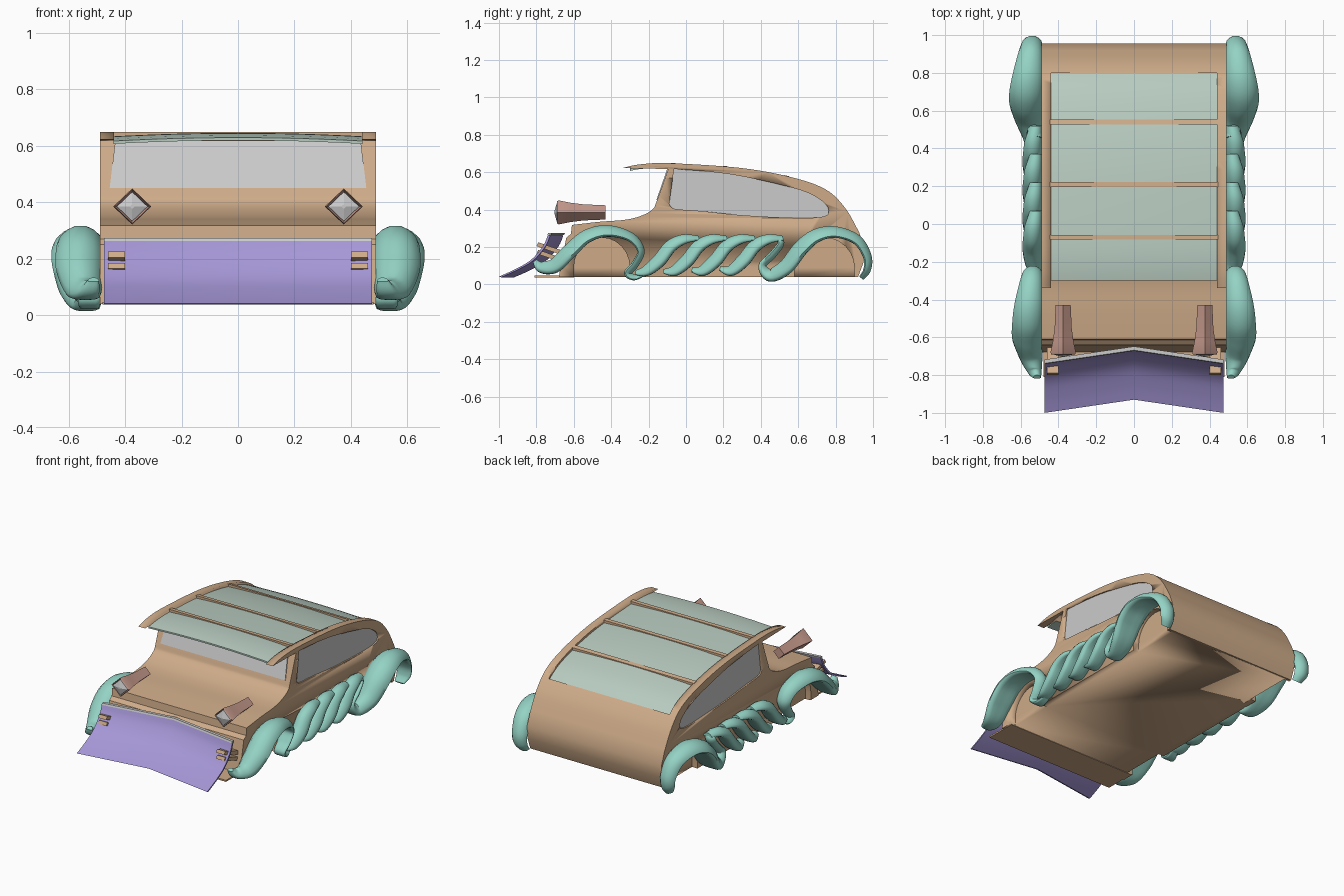
import bpy, bmesh, math
from mathutils import Vector

if "Cube" in bpy.data.objects:
    bpy.data.objects.remove(bpy.data.objects["Cube"])


def material(name, rgb):
    m = bpy.data.materials.new(name)
    m.diffuse_color = (*rgb, 1)
    m.use_nodes = True
    m.node_tree.nodes["Principled BSDF"].inputs["Base Color"].default_value = m.diffuse_color
    return m


TAN = material("tan", (0.62, 0.41, 0.25))
TEAL = material("teal", (0.30, 0.65, 0.56))
PURPLE = material("purple", (0.38, 0.31, 0.68))
PINK = material("pink", (0.56, 0.32, 0.26))
GLASS = material("roof_glass", (0.48, 0.60, 0.53))


def make(name, verts, faces, mat=None, mirror=False, angle=35):
    me = bpy.data.meshes.new(name)
    me.from_pydata(verts, [], faces)
    bm = bmesh.new()
    bm.from_mesh(me)
    bmesh.ops.recalc_face_normals(bm, faces=bm.faces)
    bm.to_mesh(me)
    bm.free()
    ob = bpy.data.objects.new(name, me)
    bpy.context.collection.objects.link(ob)
    if mat:
        me.materials.append(mat)
    if mirror:
        ob.modifiers.new("mirror", 'MIRROR')
    bpy.ops.object.select_all(action='DESELECT')
    ob.select_set(True)
    bpy.context.view_layer.objects.active = ob
    bpy.ops.object.shade_smooth_by_angle(angle=math.radians(angle))
    return ob


def spline(pts, n=6):
    """Catmull-Rom through points of any dimension."""
    out = []
    for i in range(len(pts) - 1):
        p = [pts[max(0, min(len(pts) - 1, i + k))] for k in (-1, 0, 1, 2)]
        for j in range(n):
            t = j / n
            out.append(tuple(
                0.5 * (2 * b + (c - a) * t + (2 * a - 5 * b + 4 * c - d) * t * t
                       + (3 * b - a - 3 * c + d) * t ** 3)
                for a, b, c, d in zip(*p)))
    return out + [tuple(pts[-1])]


def prism(name, prof, x0, x1, mat=None, mirror=False):
    """Side profile (y, z) extruded along x."""
    n = len(prof)
    v = [(x, y, z) for x in (x0, x1) for y, z in prof]
    f = [tuple(range(n)), tuple(range(2 * n - 1, n - 1, -1))]
    f += [(i, (i + 1) % n, n + (i + 1) % n, n + i) for i in range(n)]
    return make(name, v, f, mat, mirror)


def loft(name, rings, mat, mirror=False, angle=50):
    k = len(rings[0])
    v = [p for r in rings for p in r]
    f = [(a * k + i, a * k + (i + 1) % k, (a + 1) * k + (i + 1) % k, (a + 1) * k + i)
         for a in range(len(rings) - 1) for i in range(k)]
    f += [tuple(range(k)), tuple(range(len(v) - k, len(v)))]
    return make(name, v, f, mat, mirror, angle)


def cut(ob, cutter):
    cutter.hide_render = True
    m = ob.modifiers.new("cut", 'BOOLEAN')
    m.object, m.solver, m.operation = cutter, 'EXACT', 'DIFFERENCE'
    bpy.context.view_layer.objects.active = ob
    bpy.ops.object.modifier_apply(modifier=m.name)
    bpy.data.objects.remove(cutter)


# body shell with the roof brow at the front
roof = spline([(-0.34, 0.622), (-0.245, 0.642), (-0.085, 0.648), (0.29, 0.623), (0.556, 0.575),
               (0.743, 0.51), (0.85, 0.41), (0.925, 0.28)])
rear = [(0.955, 0.2), (0.95, 0.12), (0.92, 0.04)]
nose = [(-0.68, 0.04), (-0.67, 0.10), (-0.64, 0.25), (-0.615, 0.27), (-0.61, 0.318)]
hood = spline([(-0.61, 0.318), (-0.46, 0.335), (-0.33, 0.345), (-0.245, 0.365), (-0.18, 0.40),
               (-0.155, 0.45), (-0.095, 0.617)])
body = prism("body", roof + rear + nose + hood[1:], -0.49, 0.49, TAN)


def roof_z(y):
    for a, b in zip(roof, roof[1:]):
        if a[0] <= y <= b[0]:
            return a[1] + (b[1] - a[1]) * (y - a[0]) / (b[0] - a[0])
    return roof[0][1]


# roof opening
ys = [-0.3 + 1.1 * i / 30 for i in range(31)]
cut(body, prism("roof_cutter", [(-0.5, 0.6195), (-0.1, 0.6195)]
                + [(y, min(0.6195, roof_z(y) - 0.025)) for y in ys[6:]]
                + [(0.8, 0.8), (-0.5, 0.8)], -0.44, 0.44))

# side windows, sunk a little into the body
win = spline([(-0.064, 0.617), (0.12, 0.603), (0.315, 0.575), (0.61, 0.505), (0.735, 0.44),
              (0.763, 0.385), (0.72, 0.36), (0.583, 0.356), (0.3, 0.37), (0.075, 0.393),
              (-0.06, 0.404), (-0.09, 0.43)], 4)
for s in (-1, 1):
    cut(body, prism("window_cutter", win, s * 0.472, s * 0.55))
prism("side_windows", win, 0.465, 0.481, None, True)

# shallow wheel wells
for yc, r in ((-0.45, 0.15), (0.74, 0.16)):
    arch = [(yc + r * math.cos(a), 0.09 + 0.16 * math.sin(a))
            for a in [math.pi * i / 12 for i in range(13)]]
    for s in (-1, 1):
        cut(body, prism("well_cutter", arch + [(yc - r, -0.1), (yc + r, -0.1)],
                        s * 0.45, s * 0.6))

# crowned roof glass
nx = 12
gv = [(x, y, roof_z(y) - 0.003 - 0.012 * (x / 0.44) ** 2 - d)
      for d in (0, 0.01) for y in ys for x in [-0.442 + 0.884 * i / nx for i in range(nx + 1)]]
w, L = nx + 1, len(ys)
gf = [(o + j * w + i, o + j * w + i + 1, o + (j + 1) * w + i + 1, o + (j + 1) * w + i)
      for o in (0, w * L) for j in range(L - 1) for i in range(nx)]
rim = ([i for i in range(w)] + [j * w + nx for j in range(1, L)]
       + [(L - 1) * w + i for i in range(nx - 1, -1, -1)] + [j * w for j in range(L - 2, 0, -1)])
gf += [(a, b, b + w * L, a + w * L) for a, b in zip(rim, rim[1:] + rim[:1])]
make("roof_glass", gv, gf, GLASS)

# roof crossbars
for yc in (-0.07, 0.21, 0.54):
    a, b = yc - 0.013, yc + 0.013
    prism("roof_crossbar", [(a, roof_z(a) + 0.002), (b, roof_z(b) + 0.002),
                            (b, roof_z(b) - 0.022), (a, roof_z(a) - 0.022)], -0.445, 0.445, TAN)

# windscreen
make("windscreen", [(x * k, y + d, z) for d in (-0.004, 0.02)
                    for x, y, z, k in ((-0.455, -0.155, 0.45, 1), (0.455, -0.155, 0.45, 1),
                                       (0.435, -0.096, 0.619, 1), (-0.435, -0.096, 0.619, 1))],
     [(0, 1, 2, 3), (4, 5, 6, 7), (0, 1, 5, 4), (1, 2, 6, 5), (2, 3, 7, 6), (3, 0, 4, 7)])


# scroll-like fenders and running boards: flat crescent section swept in the side plane
def scroll(name, pts):
    path, rings = spline(pts, 7), []
    for i, (y, z, t, wd) in enumerate(path):
        p, q = path[max(i - 1, 0)], path[min(i + 1, len(path) - 1)]
        d = Vector((q[0] - p[0], q[1] - p[1])).normalized()
        cx, ring = 0.497 + 0.8 * wd, []
        for k in range(14):
            a = 2 * math.pi * k / 14
            off = t * math.sin(a) - 0.3 * wd * math.cos(a) ** 2 + 0.1 * wd
            ring.append((cx + wd * math.cos(a), y - d.y * off, z + d.x * off))
        rings.append(ring)
    loft(name, rings, TEAL, True)


scroll("front_fender", [
    (-0.81, 0.125, 0.012, 0.02), (-0.775, 0.09, 0.032, 0.04), (-0.70, 0.095, 0.04, 0.065),
    (-0.62, 0.17, 0.04, 0.082), (-0.53, 0.25, 0.036, 0.082), (-0.42, 0.28, 0.031, 0.075),
    (-0.30, 0.25, 0.025, 0.06), (-0.245, 0.18, 0.02, 0.05), (-0.275, 0.11, 0.02, 0.045),
    (-0.315, 0.06, 0.02, 0.04), (-0.275, 0.035, 0.016, 0.035), (-0.21, 0.06, 0.008, 0.02)])
scroll("rear_fender", [
    (0.46, 0.255, 0.01, 0.03), (0.505, 0.225, 0.018, 0.038), (0.46, 0.16, 0.02, 0.04),
    (0.405, 0.10, 0.022, 0.04), (0.45, 0.045, 0.036, 0.05), (0.54, 0.09, 0.042, 0.075),
    (0.62, 0.19, 0.042, 0.09), (0.70, 0.255, 0.036, 0.09), (0.80, 0.274, 0.03, 0.08),
    (0.91, 0.235, 0.027, 0.065), (0.965, 0.15, 0.023, 0.055), (0.965, 0.08, 0.02, 0.05),
    (0.935, 0.035, 0.014, 0.035)])
for i in range(4):
    y = -0.27 + 0.15 * i
    scroll("running_board_strand", [
        (y, 0.06 + 0.008 * i, 0.012, 0.03), (y + 0.06, 0.07, 0.03, 0.045),
        (y + 0.13, 0.125, 0.037, 0.052), (y + 0.19, 0.20, 0.035, 0.05),
        (y + 0.26, 0.238, 0.027, 0.045), (y + 0.34, 0.245, 0.012, 0.03)])

# V-shaped plough blade, with a grey top strip
blade = spline([(-1.0, 0.042), (-0.92, 0.078), (-0.83, 0.13), (-0.765, 0.205), (-0.738, 0.265)], 4)


def vee(name, prof, mat):
    loft(name, [[(x, y + dy, z) for y, z in prof]
                for x, dy in ((-0.475, 0), (0, 0.07), (0.475, 0))], mat, False, 30)


vee("plough_blade", blade + [(y + 0.012, z - 0.004) for y, z in reversed(blade)], PURPLE)
vee("plough_top_strip", [(-0.742, 0.263), (-0.738, 0.274), (-0.718, 0.274), (-0.722, 0.263)], None)

# plough arms and lower plate
for z in (0.15, 0.19):
    prism("plough_arm", [(-0.80, z + 0.015), (-0.79, z + 0.035), (-0.63, z - 0.02),
                         (-0.63, z - 0.045)], 0.40, 0.46, TAN, True)
prism("front_plate", [(-0.81, 0.037), (-0.81, 0.047), (-0.6, 0.047), (-0.6, 0.037)],
      -0.48, 0.48, TAN)


# horn-shaped diamond headlamps
def diamond(y, r):
    return [(0.375 + r * dx * 1.05, y, 0.385 + r * dz)
            for dx, dz in ((1, 0), (0, 1), (-1, 0), (0, -1))]


loft("headlamp_horn", [diamond(y, r) for y, r in (
    (-0.67, 0.05), (-0.69, 0.06), (-0.68, 0.064), (-0.62, 0.052), (-0.55, 0.043),
    (-0.43, 0.038))], PINK, True, 30)
loft("headlamp_lens", [diamond(-0.66, 0.052), diamond(-0.69, 0.052), diamond(-0.703, 0.008)],
     None, True, 10)
